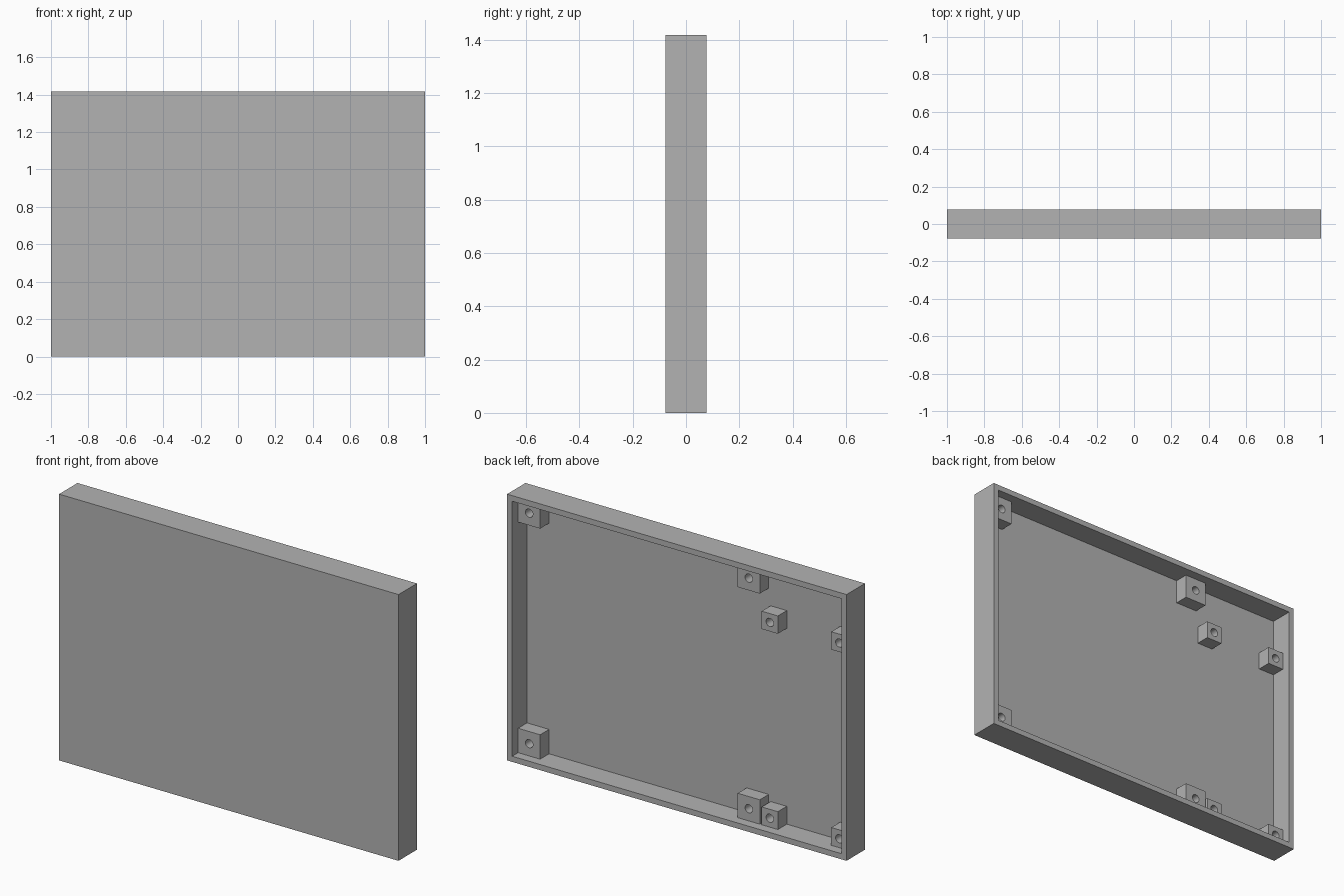
import bpy, bmesh, math
from mathutils import Matrix, Vector

cube = bpy.data.objects.get("Cube")
if cube:
    bpy.data.objects.remove(cube, do_unlink=True)

WIDTH, DEPTH, HEIGHT = 2.0, 0.155, 1.418
WALL = 0.03
BACK = DEPTH / 2              # y of the open rim
FLOOR = -BACK + WALL          # y of the inside of the front panel
POST_TOP = BACK - 0.05        # y of the post ends
HOLE_RADIUS = 0.022

grey = bpy.data.materials.new("plain grey")
grey.use_nodes = True
colour = (0.45, 0.45, 0.45, 1)
grey.diffuse_color = colour
grey.node_tree.nodes["Principled BSDF"].inputs["Base Color"].default_value = colour


def make_object(name, bm):
    mesh = bpy.data.meshes.new(name)
    bmesh.ops.recalc_face_normals(bm, faces=bm.faces)
    bm.to_mesh(mesh)
    bm.free()
    obj = bpy.data.objects.new(name, mesh)
    bpy.context.collection.objects.link(obj)
    mesh.materials.append(grey)
    return obj


def box(size, centre):
    bm = bmesh.new()
    bmesh.ops.create_cube(bm, size=1, matrix=Matrix.Translation(centre) @ Matrix.Diagonal((*size, 1)))
    return bm


# Shallow tray: front panel with four walls, open at the back
bm = box((WIDTH, DEPTH, HEIGHT), (0, 0, HEIGHT / 2))
back_face = max(bm.faces, key=lambda f: f.calc_center_median().y)
bmesh.ops.inset_region(bm, faces=[back_face], thickness=WALL, use_even_offset=True)
pocket = bmesh.ops.extrude_discrete_faces(bm, faces=[back_face])["faces"][0]
bmesh.ops.translate(bm, verts=pocket.verts, vec=(0, FLOOR - BACK, 0))
make_object("case_shell", bm)


# Square screw post with a blind round hole in its end
def screw_post(name, x, z, size):
    length = POST_TOP - FLOOR
    post = make_object(name, box((size, length, size), (x, FLOOR + length / 2, z)))
    bm = bmesh.new()
    place = Matrix.Translation((x, POST_TOP, z)) @ Matrix.Rotation(math.pi / 2, 4, "X")
    bmesh.ops.create_cone(bm, cap_ends=True, segments=24, radius1=HOLE_RADIUS,
                          radius2=HOLE_RADIUS, depth=length * 1.8, matrix=place)
    cutter = make_object("hole_cutter", bm)
    cutter.hide_render = True
    cut = post.modifiers.new("hole", "BOOLEAN")
    cut.operation, cut.solver, cut.object = "DIFFERENCE", "EXACT", cutter
    bpy.ops.object.select_all(action="DESELECT")
    post.select_set(True)
    bpy.context.view_layer.objects.active = post
    bpy.ops.object.modifier_apply(modifier=cut.name)
    bpy.data.objects.remove(cutter, do_unlink=True)
    bpy.ops.object.shade_smooth_by_angle(angle=math.radians(30))


# Large posts sit against the top and bottom walls
LARGE, SMALL = 0.13, 0.095
for label, x in (("corner", 1 - WALL - LARGE / 2), ("middle", -0.389)):
    edge = WALL + LARGE / 2
    screw_post(f"large_{label}_post_lower", x, edge, LARGE)
    screw_post(f"large_{label}_post_upper", x, HEIGHT - edge, LARGE)

# Small posts form a rectangle at the other end
for label, x in (("inner", -0.513), ("outer", -1 + WALL + SMALL / 2)):
    screw_post(f"small_{label}_post_lower", x, WALL + SMALL / 2, SMALL)
    screw_post(f"small_{label}_post_upper", x, HEIGHT - 0.298, SMALL)
